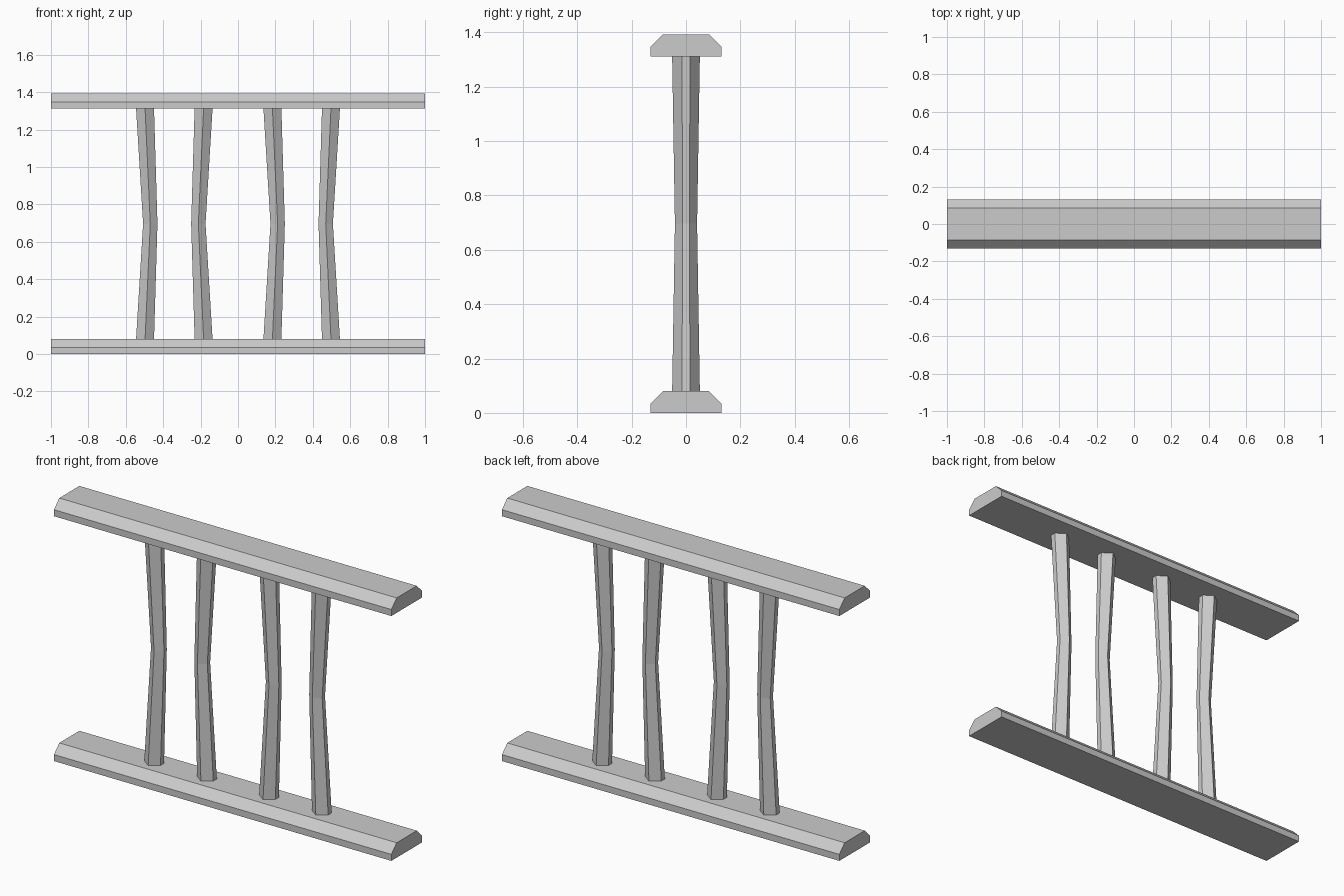
import bpy
import bmesh

if "Cube" in bpy.data.objects:
    bpy.data.objects.remove(bpy.data.objects["Cube"])

# One plain grey material
grey = bpy.data.materials.new("light grey")
grey.use_nodes = True
colour = (0.6, 0.6, 0.6, 1)
grey.diffuse_color = colour
grey.node_tree.nodes["Principled BSDF"].inputs["Base Color"].default_value = colour


def loft(name, sections):
    """Join equal-sized rings of points into a closed, flat-faced solid."""
    bm = bmesh.new()
    rings = [[bm.verts.new(p) for p in ring] for ring in sections]
    for a, b in zip(rings, rings[1:]):
        for i in range(len(a)):
            j = (i + 1) % len(a)
            bm.faces.new((a[i], a[j], b[j], b[i]))
    bm.faces.new(rings[0])
    bm.faces.new(rings[-1])
    bmesh.ops.recalc_face_normals(bm, faces=bm.faces)
    mesh = bpy.data.meshes.new(name)
    bm.to_mesh(mesh)
    bm.free()
    mesh.materials.append(grey)
    bpy.context.collection.objects.link(bpy.data.objects.new(name, mesh))


# Rails: bevelled profile (y, z) extruded along x
rail_profile = [(-0.13, 0), (0.13, 0), (0.13, 0.035),
                (0.085, 0.08), (-0.085, 0.08), (-0.13, 0.035)]


def rail(name, base):
    loft(name, [[(x, y, base + z) for y, z in rail_profile] for x in (-1, 1)])


rail("bottom_rail", 0)
rail("top_rail", 1.312)

# Posts: stretched hexagon, bent and thinned at mid height
post_section = [(0, -0.051), (0.048, -0.015), (0.048, 0.015),
                (0, 0.051), (-0.048, 0.015), (-0.048, -0.015)]


def post(name, end_x, mid_x):
    levels = [(end_x, 0.08, 1), (mid_x, 0.696, 0.8), (end_x, 1.312, 1)]
    loft(name, [[(cx + x * s, y * s, z) for x, y in post_section]
                for cx, z, s in levels])


for side, label in ((1, "left"), (-1, "right")):
    post(label + "_outer_post", side * 0.497, side * 0.469)
    post(label + "_inner_post", side * 0.184, side * 0.212)
